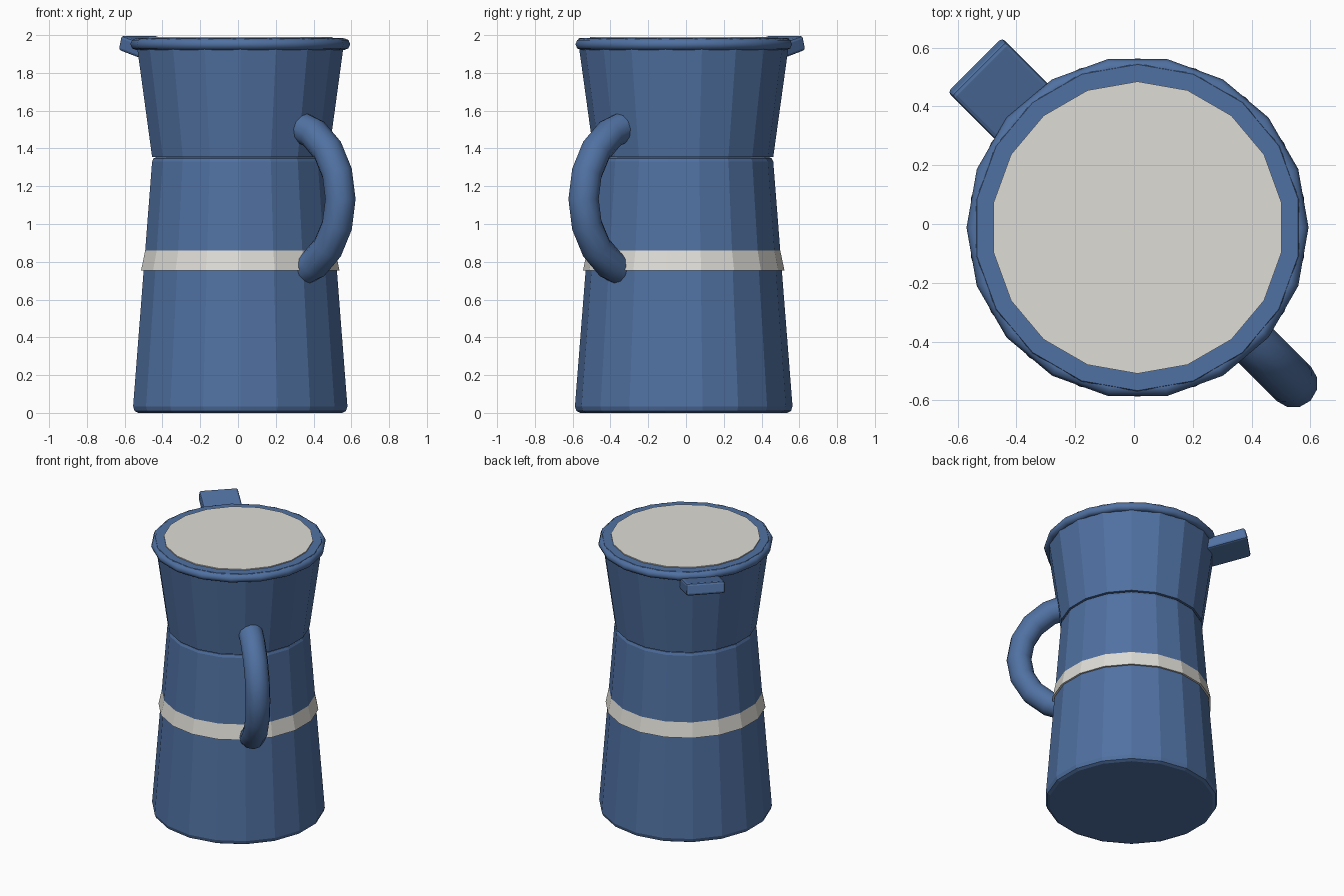
import bpy, bmesh, math
from mathutils import Matrix, Vector

if "Cube" in bpy.data.objects:
    bpy.data.objects.remove(bpy.data.objects["Cube"])

SIDES = 18
AXIS = Vector((0.012, -0.012, 0))


def material(name, rgb):
    m = bpy.data.materials.new(name)
    m.diffuse_color = (*rgb, 1)
    m.use_nodes = True
    m.node_tree.nodes["Principled BSDF"].inputs["Base Color"].default_value = m.diffuse_color
    return m


BLUE = material("blue_enamel", (0.08, 0.165, 0.36))
CREAM = material("cream", (0.74, 0.72, 0.67))


def finish(name, bm, mat, matrix=Matrix(), smooth=None):
    bmesh.ops.recalc_face_normals(bm, faces=bm.faces)
    mesh = bpy.data.meshes.new(name)
    bm.to_mesh(mesh)
    bm.free()
    obj = bpy.data.objects.new(name, mesh)
    bpy.context.collection.objects.link(obj)
    mesh.materials.append(mat)
    obj.matrix_world = Matrix.Translation(AXIS) @ matrix
    if smooth:
        bpy.context.view_layer.objects.active = obj
        obj.select_set(True)
        bpy.ops.object.shade_smooth_by_angle(angle=math.radians(smooth))
        obj.select_set(False)
    return obj


def turned(name, profile, mat):
    """Closed 18-sided solid from (radius, height) pairs, a corner on +y."""
    bm = bmesh.new()
    rings = []
    for r, z in profile:
        angles = [math.pi / 2 + math.tau * i / SIDES for i in range(SIDES)]
        rings.append([bm.verts.new((r * math.cos(a), r * math.sin(a), z)) for a in angles])
    for low, high in zip(rings, rings[1:]):
        for i in range(SIDES):
            j = (i + 1) % SIDES
            bm.faces.new((low[i], low[j], high[j], high[i]))
    bm.faces.new(rings[0][::-1])
    bm.faces.new(rings[-1])
    return finish(name, bm, mat)


def tube(name, major, minor, angles, sides, closed, mat, matrix):
    """Round tube following a circle in the local xy plane."""
    bm = bmesh.new()
    rings = []
    for a in angles:
        ring = []
        for k in range(sides):
            t = math.tau * k / sides
            d = major + minor * math.cos(t)
            ring.append(bm.verts.new((d * math.cos(a), d * math.sin(a), minor * math.sin(t))))
        rings.append(ring)
    for low, high in zip(rings, rings[1:] + (rings[:1] if closed else [])):
        for k in range(sides):
            j = (k + 1) % sides
            bm.faces.new((low[k], low[j], high[j], high[k]))
    if not closed:
        bm.faces.new(rings[0])
        bm.faces.new(rings[-1])
    return finish(name, bm, mat, matrix, 50)


# Body: tapered base, flared upper part, skirted band and lid disc
turned("lower_body", [(0.548, 0), (0.568, 0.01), (0.576, 0.035),
                      (0.474, 1.33), (0.466, 1.348), (0.445, 1.357)], BLUE)
turned("upper_body", [(0.474, 1.355), (0.56, 1.975), (0.555, 1.984)], BLUE)
turned("band", [(0.533, 0.755), (0.511, 0.86)], CREAM)
turned("lid_disc", [(0.497, 1.95), (0.497, 1.991)], CREAM)

# Rolled rim
tube("rim", 0.551, 0.031, [math.tau * i / SIDES for i in range(SIDES)], 8, True,
     BLUE, Matrix.Translation((0, 0, 1.952)))

# Handle: arc standing in the front-right diagonal plane
stand = Matrix.Rotation(math.radians(-45), 4, 'Z') @ Matrix.Translation((0.35, 0, 1.132)) \
    @ Matrix.Rotation(math.radians(90), 4, 'X')
tube("handle", 0.4, 0.083, [math.radians(20 * i) for i in range(-4, 5)], 12, False, BLUE, stand)

# Spout: bevelled block tilted up at the back left
bm = bmesh.new()
bmesh.ops.create_cube(bm, size=1)
bmesh.ops.scale(bm, vec=(0.4, 0.262, 0.082), verts=bm.verts)
bmesh.ops.bevel(bm, geom=bm.edges[:], offset=0.015, segments=2, profile=0.5, affect='EDGES')
tilt = Matrix.Rotation(math.radians(135), 4, 'Z') @ Matrix.Translation((0.583, 0, 1.908)) \
    @ Matrix.Rotation(math.radians(-15), 4, 'Y')
finish("spout", bm, BLUE, tilt)
